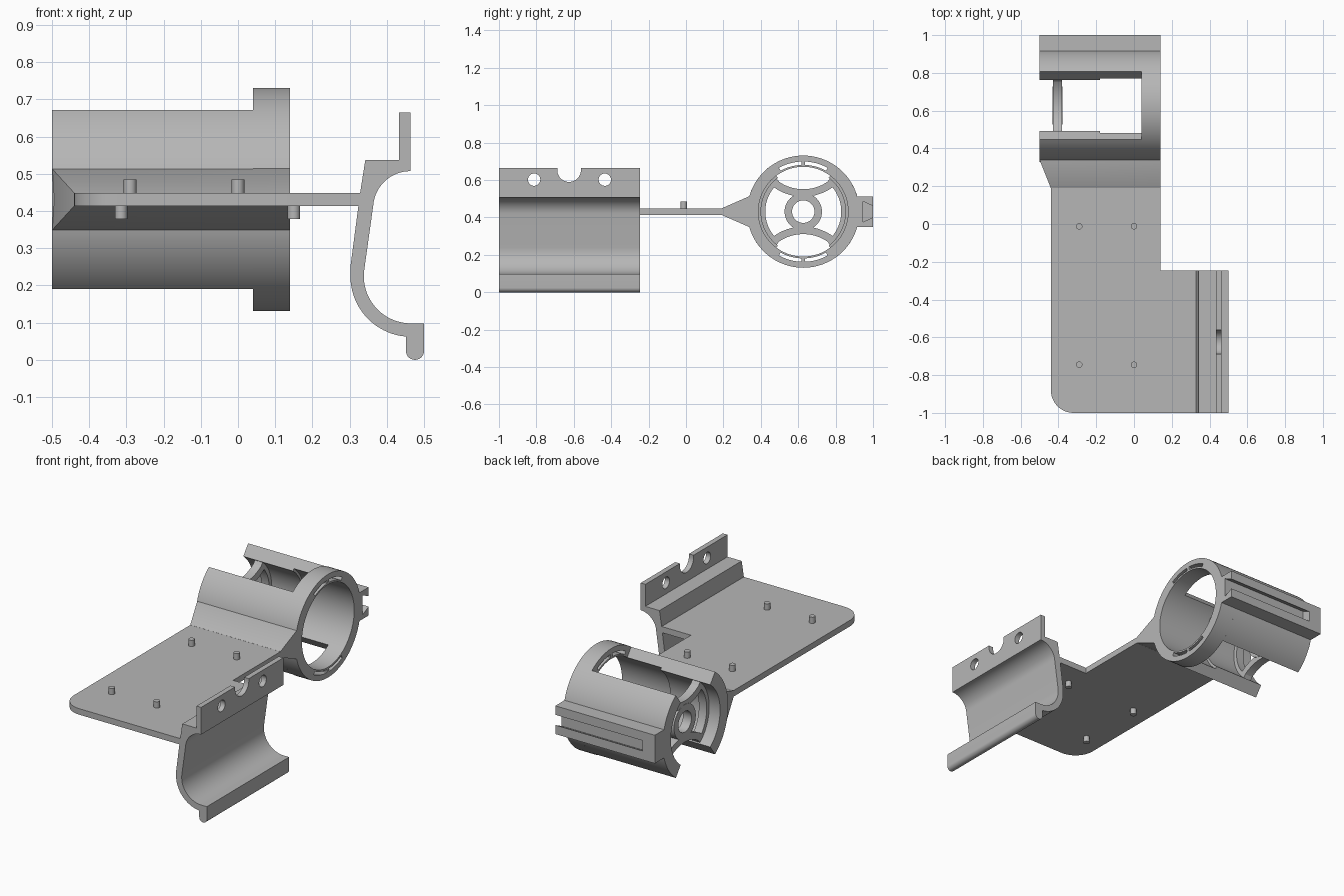
import bpy, bmesh, math
from mathutils import Vector

if "Cube" in bpy.data.objects:
    bpy.data.objects.remove(bpy.data.objects["Cube"])

grey = bpy.data.materials.new("light_grey")
grey.diffuse_color = (0.47, 0.47, 0.47, 1)
grey.use_nodes = True
grey.node_tree.nodes["Principled BSDF"].inputs["Base Color"].default_value = grey.diffuse_color
CY, CZ = 0.627, 0.431          # axis of the round housing
OPEN = math.degrees(math.asin(0.6))   # half angle of the top and bottom windows


def finish(name, bm):
    bmesh.ops.recalc_face_normals(bm, faces=bm.faces)
    me = bpy.data.meshes.new(name)
    bm.to_mesh(me)
    bm.free()
    me.materials.append(grey)
    ob = bpy.data.objects.new(name, me)
    bpy.context.collection.objects.link(ob)
    return ob


def prism(name, pts, axis, lo, hi):
    """Extrude a 2D outline along an axis."""
    place = {'x': lambda p, t: (t, p[0], p[1]),
             'y': lambda p, t: (p[0], t, p[1]),
             'z': lambda p, t: (p[0], p[1], t)}[axis]
    bm = bmesh.new()
    f = bm.faces.new([bm.verts.new(place(p, lo)) for p in pts])
    ext = bmesh.ops.extrude_face_region(bm, geom=[f])
    vs = [g for g in ext['geom'] if isinstance(g, bmesh.types.BMVert)]
    bmesh.ops.translate(bm, verts=vs, vec=Vector(place((0, 0), hi - lo)))
    return finish(name, bm)


def arc(cx, cy, r, a0, a1, n=24):
    return [(cx + r * math.cos(math.radians(a0 + (a1 - a0) * i / n)),
             cy + r * math.sin(math.radians(a0 + (a1 - a0) * i / n))) for i in range(n + 1)]


def circle(cx, cy, r, n=72):
    return arc(cx, cy, r, 0, 360, n)[:-1]


def sector(cx, cy, r0, r1, a0, a1, n=32):
    return arc(cx, cy, r1, a0, a1, n) + arc(cx, cy, r0, a1, a0, n)


def cut(ob, *cutters):
    for c in cutters:
        m = ob.modifiers.new("cut", 'BOOLEAN')
        m.operation, m.solver, m.object = 'DIFFERENCE', 'EXACT', c
        bpy.context.view_layer.objects.active = ob
        bpy.ops.object.modifier_apply(modifier=m.name)
        bpy.data.objects.remove(c)


# Base plate with one rounded corner
prism("base_plate", [(0.14, 0.19), (-0.44, 0.19)] + arc(-0.32, -0.88, 0.12, 180, 270, 12)
      + [(0.34, -1), (0.34, -0.245), (0.14, -0.245)], 'z', 0.413, 0.448)

# Locating pins above and below the plate
for x in (-0.29, 0.0):
    for y in (-0.745, -0.012):
        prism("top_pin", circle(x, y, 0.017, 24), 'z', 0.44, 0.484)
for x in (-0.314, 0.15):
    for y in (-0.78, -0.38):
        prism("bottom_pin", circle(x, y, 0.017, 24), 'z', 0.378, 0.42)

# Curved side clip with a drilled tab
profile = ([(0.433, 0.665), (0.433, 0.537), (0.342, 0.537), (0.328, 0.448), (0.302, 0.25)]
           + arc(0.465, 0.225, 0.163, 176, 265)
           + arc(0.4755, 0.0245, 0.0245, 180, 360, 14)
           + [(0.5, 0.098)] + arc(0.465, 0.225, 0.127, 270, 174)
           + arc(0.463, 0.407, 0.1, 176, 90, 16) + [(0.463, 0.665)])
clip = prism("side_clip", profile, 'y', -1, -0.245)
cut(clip,
    prism("hole", circle(-0.812, 0.602, 0.033, 32), 'x', 0.41, 0.5),
    prism("hole", circle(-0.434, 0.602, 0.033, 32), 'x', 0.41, 0.5),
    prism("notch", arc(-0.625, 0.653, 0.063, 180, 360) + [(-0.562, 0.7), (-0.688, 0.7)],
          'x', 0.41, 0.5))

# Flared neck between plate and housing
bm = bmesh.new()
rings = []
for y, x0, h in ((0.19, -0.44, 0.0175), (0.34, -0.5, 0.083), (0.358, -0.5, 0.083)):
    rings.append([bm.verts.new((x, y, CZ + z)) for x, z in
                  ((x0, -h), (0.14, -h), (0.14, h), (x0, h))])
for a, b in zip(rings, rings[1:]):
    for i in range(4):
        j = (i + 1) % 4
        bm.faces.new((a[i], a[j], b[j], b[i]))
bm.faces.new(rings[0])
bm.faces.new(rings[-1])
finish("flared_neck", bm)

# Housing: end flange with curved slots
flange = prism("end_flange", circle(CY, CZ, 0.3), 'x', 0.04, 0.14)
cut(flange, prism("bore", circle(CY, CZ, 0.24), 'x', 0, 0.2),
    *[prism("slot", sector(CY, CZ, 0.25, 0.268, mid + s * 2, mid + s * 29, 16), 'x', 0, 0.2)
      for mid in (90, 270) for s in (-1, 1)])

# Housing: side shells, ledges and curved spokes
half = 90 - OPEN
for mid in (0, 180):
    a0, a1 = mid - half, mid + half
    prism("side_shell", sector(CY, CZ, 0.24, 0.3, a0, a1), 'x', -0.18, 0.04)
    prism("side_shell_end", sector(CY, CZ, 0.226, 0.3, a0, a1), 'x', -0.5, -0.18)
    prism("inner_ledge", sector(CY, CZ, 0.203, 0.235, a0 + 2, a1 - 2), 'x', -0.43, -0.38)
for s in (1, -1):
    prism("curved_spoke", sector(CY, CZ + s * 0.35, 0.23, 0.27, s * -134, s * -46),
          'x', -0.43, -0.38)
hub = prism("hub", circle(CY, CZ, 0.1), 'x', -0.432, -0.378)
cut(hub, prism("hub_bore", circle(CY, CZ, 0.06), 'x', -0.6, -0.2))

# Rear rail with a dovetail groove closed at one end
prism("rear_rail", [(0.9, CZ - 0.082), (1, CZ - 0.082), (1, CZ - 0.03), (0.945, CZ - 0.056),
                    (0.945, CZ + 0.056), (1, CZ + 0.03), (1, CZ + 0.082), (0.9, CZ + 0.082)],
      'x', -0.42, 0.14)
prism("rear_rail_end", [(0.9, CZ - 0.082), (1, CZ - 0.082), (1, CZ + 0.082), (0.9, CZ + 0.082)],
      'x', -0.5, -0.42)

# Smooth the curved walls, keep edges sharp
for ob in bpy.context.collection.objects:
    ob.select_set(True)
    bpy.context.view_layer.objects.active = ob
bpy.ops.object.shade_smooth_by_angle(angle=math.radians(25))
